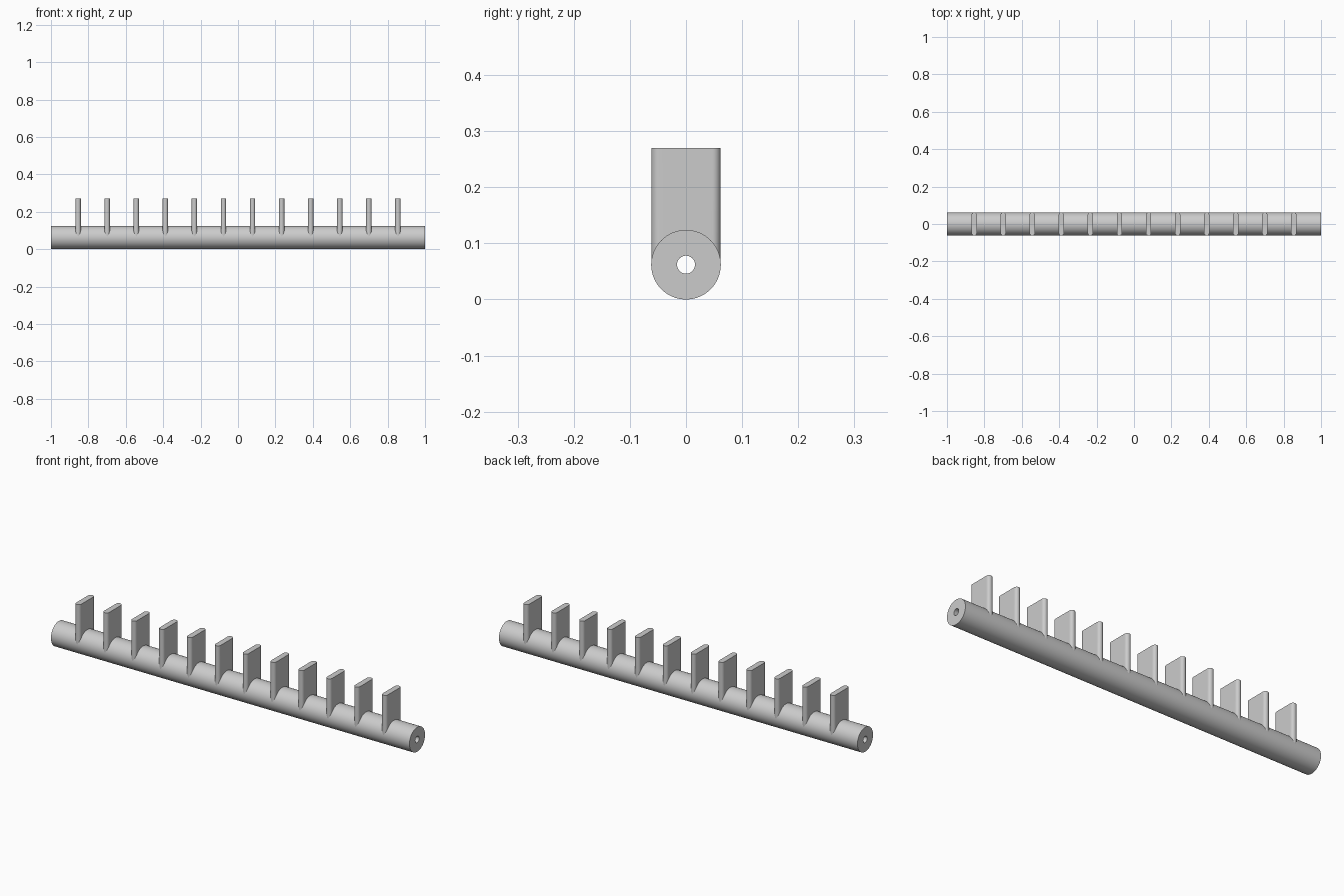
import bpy, bmesh, math
from mathutils import Vector

if "Cube" in bpy.data.objects:
    bpy.data.objects.remove(bpy.data.objects["Cube"], do_unlink=True)

RADIUS, BORE, TOP = 0.062, 0.016, 0.27
FIN_HALF = 0.0145
FIN_COUNT, FIN_SPAN = 12, 0.855

grey = bpy.data.materials.new("plain grey")
grey.use_nodes = True
colour = (0.6, 0.6, 0.6, 1)
grey.diffuse_color = colour
grey.node_tree.nodes["Principled BSDF"].inputs["Base Color"].default_value = colour


def finish(name, bm):
    bmesh.ops.recalc_face_normals(bm, faces=bm.faces)
    mesh = bpy.data.meshes.new(name)
    bm.to_mesh(mesh)
    bm.free()
    mesh.materials.append(grey)
    obj = bpy.data.objects.new(name, mesh)
    bpy.context.collection.objects.link(obj)
    bpy.ops.object.select_all(action="DESELECT")
    obj.select_set(True)
    bpy.context.view_layer.objects.active = obj
    bpy.ops.object.shade_smooth_by_angle(angle=math.radians(35))
    return obj


# Hollow tube: a rectangular section spun around the long axis
bm = bmesh.new()
section = [bm.verts.new((x, 0, r)) for x, r in
           ((-1, BORE), (-1, RADIUS), (1, RADIUS), (1, BORE))]
edges = [bm.edges.new((section[i], section[(i + 1) % 4])) for i in range(4)]
bmesh.ops.spin(bm, geom=section + edges, cent=(0, 0, 0), axis=(1, 0, 0),
               angle=math.tau, steps=96, use_merge=True)
bmesh.ops.remove_doubles(bm, verts=bm.verts, dist=1e-5)
bmesh.ops.translate(bm, verts=bm.verts, vec=Vector((0, 0, RADIUS)))
finish("tube", bm)


# Fin: a round-ended plate whose underside follows the tube
def half_outline():
    reach = RADIUS - 0.0003
    centre = reach - FIN_HALF
    arc = [(FIN_HALF * math.cos(a), centre + FIN_HALF * math.sin(a))
           for a in (math.pi / 2 * i / 10 for i in range(11))]
    flat = [(FIN_HALF, centre * i / 8) for i in range(8)]
    side = flat + arc[:-1] + [(0, reach)]
    return [(x, -y) for x, y in reversed(side[1:])] + side


def make_fin(name, x0):
    bm = bmesh.new()
    rows = []
    for x, y in half_outline():
        base = RADIUS + math.sqrt(RADIUS ** 2 - y ** 2) - 0.003
        signs = (1, -1) if x > 0 else (1,)
        rows.append([[bm.verts.new((x0 + s * x, y, z)) for z in (base, TOP)]
                     for s in signs])
    for a, b in zip(rows, rows[1:]):
        for side in (0, -1):
            bm.faces.new((a[side][0], b[side][0], b[side][1], a[side][1]))
        for level in (0, 1):
            ring = [a[0][level], b[0][level], b[-1][level], a[-1][level]]
            bm.faces.new(list(dict.fromkeys(ring)))
    finish(name, bm)


for i in range(FIN_COUNT):
    make_fin(f"fin_{i + 1}", -FIN_SPAN + 2 * FIN_SPAN * i / (FIN_COUNT - 1))
